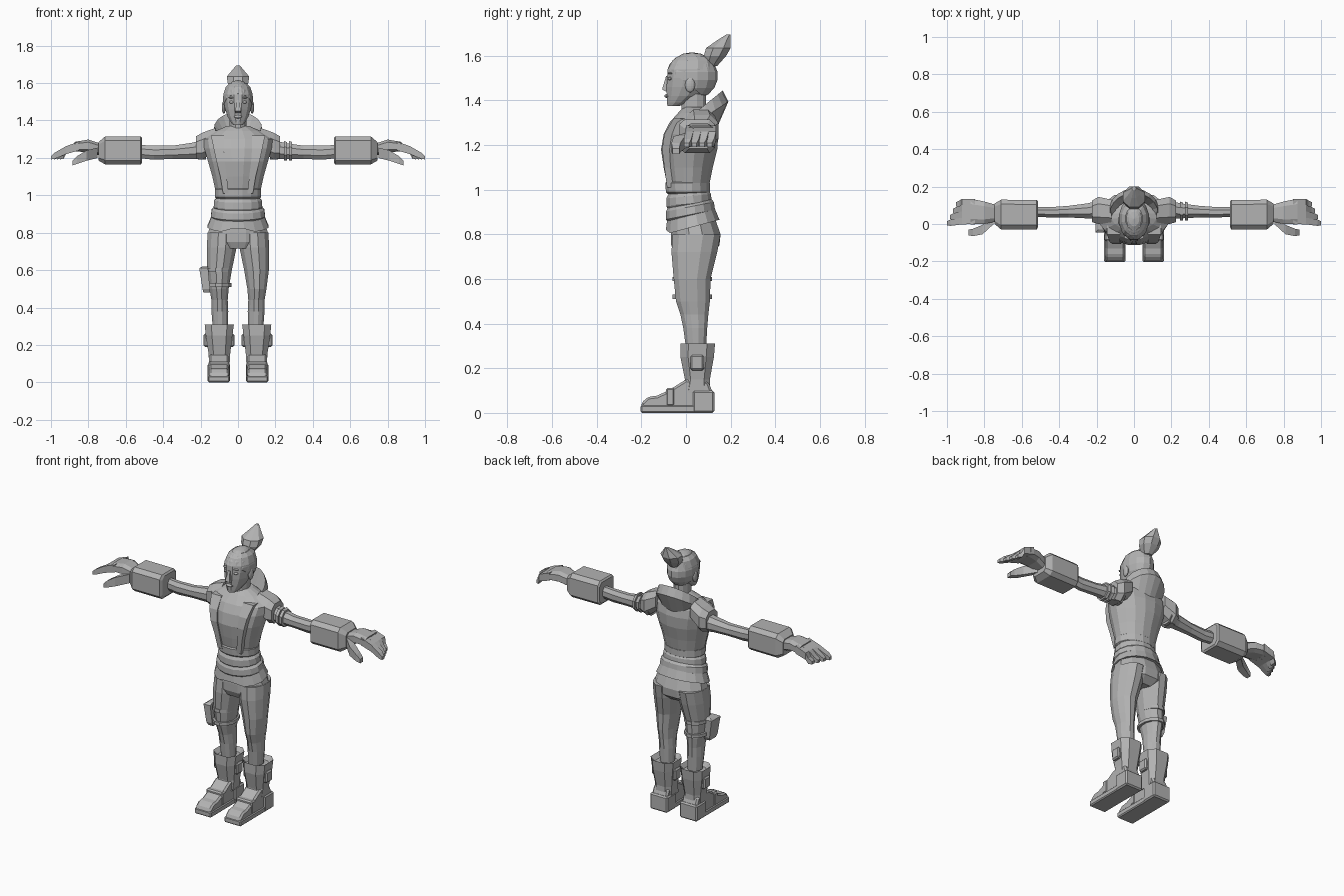
import bpy, bmesh, math
from mathutils import Vector

default = bpy.data.objects.get("Cube")
if default:
    bpy.data.objects.remove(default, do_unlink=True)

grey = bpy.data.materials.new("plain grey")
grey.use_nodes = True
tone = (.45, .45, .45, 1)
grey.diffuse_color = tone
grey.node_tree.nodes["Principled BSDF"].inputs["Base Color"].default_value = tone


def finish(name, bm, mirror=False, bevel=0):
    """Turn a bmesh into a flat shaded object, optionally mirrored across x."""
    bmesh.ops.recalc_face_normals(bm, faces=bm.faces[:])
    mesh = bpy.data.meshes.new(name)
    bm.to_mesh(mesh)
    bm.free()
    mesh.materials.append(grey)
    obj = bpy.data.objects.new(name, mesh)
    bpy.context.collection.objects.link(obj)
    if bevel:
        mod = obj.modifiers.new("bevel", 'BEVEL')
        mod.width = bevel
        mod.segments = 1
    if mirror:
        obj.modifiers.new("mirror", 'MIRROR')
    return obj


def skin(name, rings, **options):
    """Join closed rings of points with quads and cap both ends."""
    bm = bmesh.new()
    loops = [[bm.verts.new(p) for p in ring] for ring in rings]
    count = len(loops[0])
    for a, b in zip(loops, loops[1:]):
        for i in range(count):
            j = (i + 1) % count
            bm.faces.new((a[i], a[j], b[j], b[i]))
    bm.faces.new(loops[0])
    bm.faces.new(loops[-1])
    return finish(name, bm, **options)


def loft(name, rows, axis='Z', sides=8, power=1, tilt=0, **options):
    """Each row: position along the axis, then low/high limits across it."""
    angles = [math.tau * (i + .5) / sides for i in range(sides)]
    shape = [(math.copysign(abs(math.cos(a)) ** power, math.cos(a)),
              math.copysign(abs(math.sin(a)) ** power, math.sin(a))) for a in angles]
    umax = max(s[0] for s in shape)
    vmax = max(s[1] for s in shape)
    rings = []
    for t, ulo, uhi, vlo, vhi in rows:
        ring = []
        for su, sv in shape:
            u = (ulo + uhi) / 2 + (uhi - ulo) / 2 * su / umax
            v = (vlo + vhi) / 2 + (vhi - vlo) / 2 * sv / vmax
            ring.append((u, v, t + tilt * v) if axis == 'Z' else (t, u, v))
        rings.append(ring)
    return skin(name, rings, **options)


def core(name, rows, sides=16, **options):
    """Central part: rows of height, half width, front and back."""
    return loft(name, [(z, -w, w, f, b) for z, w, f, b in rows], sides=sides, **options)


def box(name, x, y, z, bevel=0, mirror=True):
    return loft(name, [(z[0], *x, *y), (z[1], *x, *y)], sides=4, bevel=bevel, mirror=mirror)


def ball(name, centre, radii, mirror=False, cut=None):
    bm = bmesh.new()
    bmesh.ops.create_uvsphere(bm, u_segments=14, v_segments=9, radius=1)
    for v in bm.verts:
        v.co = Vector(centre) + Vector(c * r for c, r in zip(v.co, radii))
    if cut:
        bmesh.ops.bisect_plane(bm, geom=bm.verts[:] + bm.edges[:] + bm.faces[:],
                               plane_co=cut[0], plane_no=cut[1], clear_inner=True)
        bmesh.ops.holes_fill(bm, edges=[e for e in bm.edges if e.is_boundary])
    return finish(name, bm, mirror=mirror)


# Head, hair and face
core("head", [(1.375, .025, -.083, -.03), (1.39, .038, -.085, .01), (1.42, .055, -.086, .06),
              (1.46, .069, -.087, .1), (1.5, .076, -.085, .12), (1.54, .078, -.082, .13),
              (1.58, .065, -.06, .12), (1.6, .045, -.03, .09)], sides=12)
ball("hair", (0, .027, 1.51), (.083, .116, .106), cut=((0, -.09, 1.55), (0, .11, .14)))
core("hair_bun", [(1.555, .025, .08, .14), (1.6, .055, .08, .18), (1.635, .06, .09, .2),
                  (1.67, .03, .14, .2), (1.695, .01, .18, .2)], sides=8)
core("neck", [(1.28, .055, -.03, .1), (1.34, .045, -.02, .09), (1.43, .045, -.02, .09)], sides=12)
core("nose", [(1.44, .015, -.09, -.07), (1.45, .015, -.107, -.07),
              (1.51, .006, -.089, -.07)], sides=4)
ball("eyes", (.032, -.07, 1.498), (.016, .011, .008), mirror=True)
ball("eyebrows", (.033, -.07, 1.522), (.02, .012, .004), mirror=True)
ball("lips", (0, -.084, 1.42), (.022, .013, .009))
ball("ears", (.076, .018, 1.47), (.011, .022, .034), mirror=True)

# Torso and jacket
core("torso", [(1, .115, -.08, .1), (1.1, .137, -.1, .12), (1.18, .16, -.112, .14),
               (1.25, .18, -.1, .145), (1.3, .19, -.075, .135), (1.345, .12, -.035, .12),
               (1.37, .06, -.01, .1)])
loft("lapels", [(1.01, .05, .08, -.085, -.03), (1.1, .06, .095, -.097, -.03),
                (1.18, .07, .115, -.107, -.03), (1.25, .075, .13, -.097, -.03),
                (1.32, .075, .145, -.055, .02)], sides=4, mirror=True)
loft("shoulder_pads", [(.12, .0, .13, 1.24, 1.36), (.19, .0, .145, 1.19, 1.335),
                       (.225, .01, .125, 1.195, 1.315)], axis='X', power=.8, mirror=True)

# Raised collar, open at the front
sections = []
for step in range(-8, 9):
    a = math.radians(step * 19)
    s, c = math.sin(a), math.cos(a)
    rim = 1.36 + .085 * c
    sections.append([(.07 * s, .05 + .07 * c, 1.31),
                     (.128 * s, .06 + .105 * c, rim),
                     (.138 * s, .06 + .13 * c, rim - .05),
                     (.115 * s, .05 + .09 * c, 1.28)])
skin("collar", sections)

# Waist sash, folds and short skirt
core("belt", [(1.04, .115, -.085, .1), (1.03, .124, -.093, .107),
              (.99, .123, -.09, .107), (.98, .112, -.08, .1)])
core("sash_middle", [(.99, .112, -.078, .1), (.97, .127, -.088, .112),
                     (.935, .13, -.088, .115), (.92, .12, -.08, .11)], tilt=.1)
core("sash_lower", [(.94, .12, -.08, .11), (.92, .14, -.09, .125),
                    (.885, .145, -.09, .13), (.87, .13, -.08, .12)], tilt=.2)
skirt = core("skirt", [(.905, .132, -.08, .12), (.825, .163, -.09, .15),
                       (.83, .15, -.07, .14)], tilt=.27)
for v in skirt.data.vertices:
    if abs(v.co.x) < .04 and v.co.y < 0:
        v.co.z += .02
core("pelvis", [(.9, .13, -.065, .12), (.8, .16, -.068, .155), (.75, .163, -.066, .15),
                (.715, .12, -.05, .11)], sides=12)

# Legs
loft("legs", [(.8, .005, .162, -.06, .155), (.72, .008, .167, -.065, .14),
              (.6, .033, .165, -.055, .11), (.5, .05, .152, -.045, .107),
              (.44, .055, .142, -.025, .1), (.38, .052, .142, -.012, .095),
              (.29, .055, .135, 0, .09)], sides=12, mirror=True)
for label, z in (("upper", .59), ("lower", .51)):
    loft(label + "_thigh_strap", [(z, -.17, -.035, -.06, .117), (z + .02, -.17, -.035, -.06, .117)],
         sides=12)
loft("thigh_holster", [(.48, -.185, -.15, -.03, .03), (.5, -.19, -.15, -.04, .04),
                       (.61, -.207, -.16, -.045, .045), (.62, -.19, -.16, -.03, .03)],
     sides=4)

# Boots
loft("boot_shafts", [(.09, .045, .155, -.02, .11), (.15, .042, .157, -.005, .107),
                     (.25, .03, .172, -.025, .125), (.31, .022, .178, -.025, .13),
                     (.285, .04, .155, -.005, .11)], power=.7, mirror=True)
foot = [(-.2, .012), (-.2, .045), (-.17, .072), (-.13, .077), (-.08, .1), (0, .15),
        (.1, .14), (.12, .09), (.12, .012)]
skin("feet", [[(x, y, z) for y, z in foot] for x in (.05, .155)], mirror=True, bevel=.01)
box("soles", (.045, .16), (-.203, .1), (0, .035), bevel=.006)
box("heels", (.042, .162), (.03, .127), (0, .1), bevel=.008)
box("instep_straps", (.046, .159), (-.09, -.05), (.03, .112), bevel=.008)
for label, x in (("outer", (.15, .184)), ("inner", (.018, .05))):
    box(label + "_boot_buckles", x, (.02, .08), (.19, .26), bevel=.008)

# Arms and forearm guards
loft("arms", [(.17, .03, .13, 1.19, 1.3), (.25, .03, .11, 1.195, 1.28),
              (.35, .035, .097, 1.195, 1.265), (.45, .035, .09, 1.19, 1.265),
              (.54, .04, .09, 1.2, 1.27)], axis='X', mirror=True)
for label, x in (("inner", .245), ("outer", .272)):
    loft(label + "_arm_band", [(x, .018, .12, 1.185, 1.29), (x + .017, .018, .115, 1.185, 1.285)],
         axis='X')
loft("forearm_guards", [(.512, -.015, .12, 1.175, 1.305), (.52, -.03, .128, 1.165, 1.315),
                        (.71, -.03, .13, 1.165, 1.315), (.745, .0, .11, 1.185, 1.285)],
     axis='X', power=.4, mirror=True)

# Hands
loft("palms", [(.73, .015, .1, 1.21, 1.275), (.8, 0, .12, 1.23, 1.298),
               (.875, -.002, .135, 1.235, 1.285)], axis='X', power=.6, mirror=True)
for i, label in enumerate(("index", "middle", "ring", "little")):
    y, end = .034 * i, 1 - .016 * i
    loft(label + "_fingers", [(.85, y, y + .032, 1.24, 1.288), (.92, y - .002, y + .033, 1.22, 1.262),
                              (end - .02, y - .01, y + .024, 1.195, 1.228),
                              (end, y - .008, y + .014, 1.192, 1.21)],
         axis='X', sides=4, mirror=True)
loft("thumbs", [(.75, .0, .045, 1.2, 1.255), (.81, -.055, -.005, 1.185, 1.24),
                (.86, -.065, -.025, 1.168, 1.21), (.885, -.06, -.03, 1.16, 1.185)],
     axis='X', sides=4, mirror=True)
